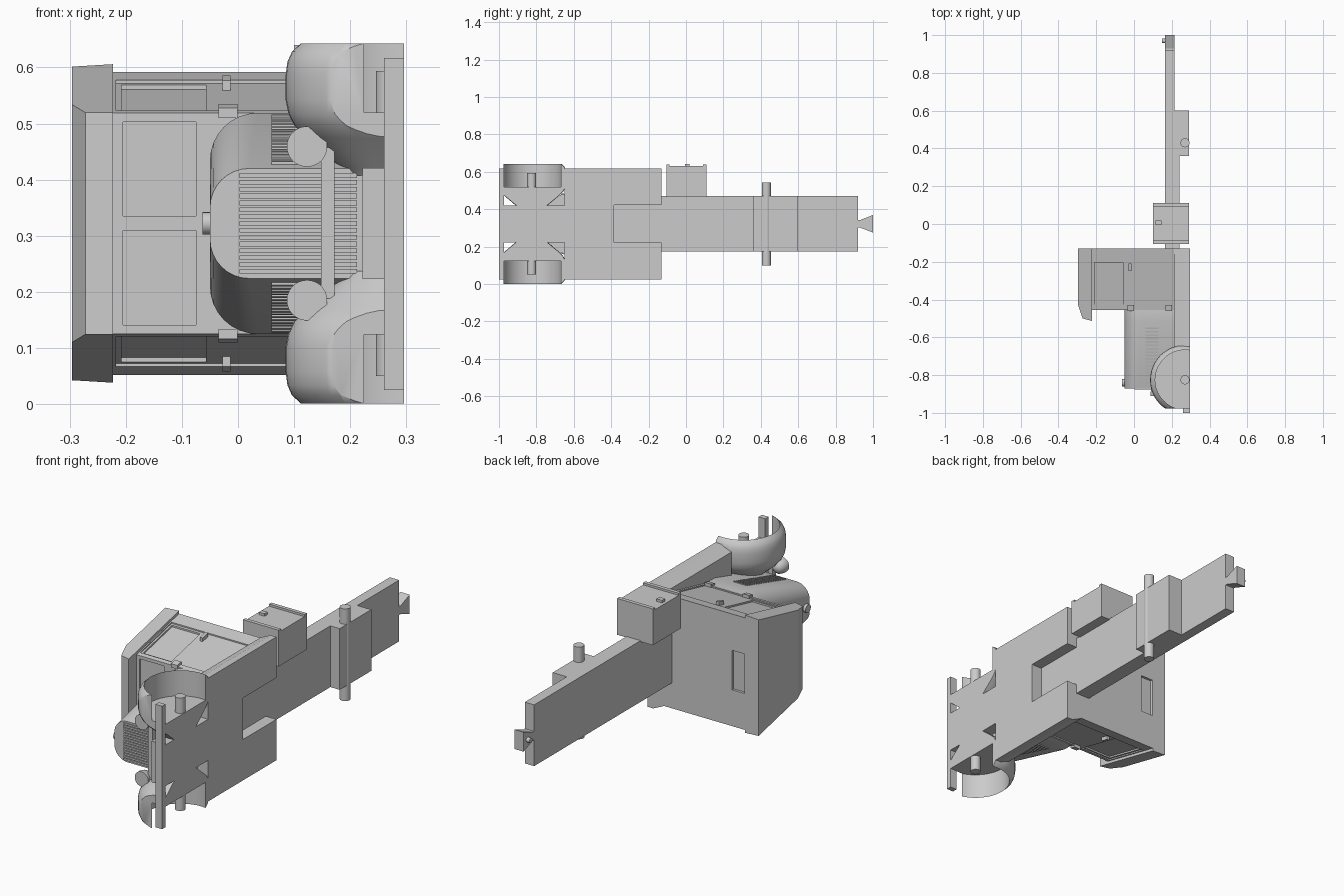
import bpy, bmesh, math
from mathutils import Vector

if "Cube" in bpy.data.objects:
    bpy.data.objects.remove(bpy.data.objects["Cube"])

MID = 0.322            # centre line of the vehicle, which lies on its side
SIDES = (-1, 1)

grey = bpy.data.materials.new("plain grey")
grey.use_nodes = True
grey.diffuse_color = (0.6, 0.6, 0.6, 1)
grey.node_tree.nodes["Principled BSDF"].inputs["Base Color"].default_value = (0.6, 0.6, 0.6, 1)


def finish(name, bm, smooth=False):
    bmesh.ops.recalc_face_normals(bm, faces=bm.faces)
    mesh = bpy.data.meshes.new(name)
    bm.to_mesh(mesh)
    bm.free()
    mesh.materials.append(grey)
    ob = bpy.data.objects.new(name, mesh)
    bpy.context.collection.objects.link(ob)
    if smooth:
        bpy.ops.object.select_all(action='DESELECT')
        ob.select_set(True)
        bpy.context.view_layer.objects.active = ob
        bpy.ops.object.shade_smooth_by_angle(angle=math.radians(35))
    return ob


def loft(name, rings, smooth=False):
    """Skin a list of equal rings of points and cap both ends."""
    bm = bmesh.new()
    loops = [[bm.verts.new(p) for p in ring] for ring in rings]
    n = len(loops[0])
    for a, b in zip(loops, loops[1:]):
        for i in range(n):
            j = (i + 1) % n
            bm.faces.new((a[i], a[j], b[j], b[i]))
    bm.faces.new(loops[0])
    bm.faces.new(loops[-1])
    return finish(name, bm, smooth)


def prism(name, pts, axis, lo, hi, smooth=False):
    place = {'x': lambda p, t: (t, p[0], p[1]),
             'y': lambda p, t: (p[0], t, p[1]),
             'z': lambda p, t: (p[0], p[1], t)}[axis]
    return loft(name, [[place(p, t) for p in pts] for t in (lo, hi)], smooth)


def box(name, x, y, z):
    return prism(name, [(x[0], y[0]), (x[1], y[0]), (x[1], y[1]), (x[0], y[1])], 'z', *z)


def rod(name, centre, r, axis, lo, hi):
    pts = [(centre[0] + r * math.cos(k * math.tau / 24),
            centre[1] + r * math.sin(k * math.tau / 24)) for k in range(24)]
    return prism(name, pts, axis, lo, hi, True)


def cut(ob, cutter):
    cutter.hide_render = True
    cutter.hide_viewport = True
    cutter.display_type = 'WIRE'
    mod = ob.modifiers.new("cut", 'BOOLEAN')
    mod.operation = 'DIFFERENCE'
    mod.solver = 'EXACT'
    mod.object = cutter
    bpy.context.view_layer.update()
    dep = bpy.context.evaluated_depsgraph_get()
    mesh = bpy.data.meshes.new_from_object(ob.evaluated_get(dep))
    ob.modifiers.clear()
    ob.data = mesh
    bpy.data.objects.remove(cutter)


def spin(name, profile, centre, axis, clips=()):
    """Revolve (radius, distance) points round an axis, then clip by planes."""
    bm = bmesh.new()
    c, ax = Vector(centre), Vector(axis)
    verts = [bm.verts.new(c + Vector((-r, 0, 0)) + ax * d) for r, d in profile]
    edges = [bm.edges.new(e) for e in zip(verts, verts[1:])]
    bmesh.ops.spin(bm, geom=verts + edges, cent=c, axis=ax, angle=math.tau,
                   steps=48, use_duplicate=False)
    bmesh.ops.remove_doubles(bm, verts=bm.verts, dist=1e-5)
    for co, no in clips:
        res = bmesh.ops.bisect_plane(bm, geom=bm.verts[:] + bm.edges[:] + bm.faces[:],
                                     plane_co=co, plane_no=no, clear_outer=True)
        rim = [e for e in res["geom_cut"] if isinstance(e, bmesh.types.BMEdge)]
        bmesh.ops.edgenet_fill(bm, edges=rim)
    return finish(name, bm, True)


def side_strip(name, half, y, depth, height, x, s):
    """Block following a slanted side wall, from below it to above it."""
    pts = [(y[0], MID + s * (half(y[0]) - depth)), (y[1], MID + s * (half(y[1]) - depth)),
           (y[1], MID + s * (half(y[1]) + height)), (y[0], MID + s * (half(y[0]) + height))]
    return prism(name, pts, 'x', *x)


def cab_half(y):
    return 0.27 + 0.225 * (y + 0.13)


def hood_half(y):
    return 0.098 + 0.283 * (y + 0.87)


# Cab with tapering plan
back, front = -0.13, -0.455
cab = prism("cab", [(back, MID - cab_half(back)), (back, MID + cab_half(back)),
                    (front, MID + cab_half(front)), (front, MID - cab_half(front))],
            'x', -0.23, 0.22)
for s in SIDES:
    cut(cab, box("windscreen_cutter", (-0.205, -0.075), (-0.5, front + 0.006),
                 sorted((MID + s * 0.013, MID + s * 0.181))))
    cut(cab, side_strip("door_cutter", cab_half, (-0.435, -0.195), 0.006, 0.05, (-0.217, 0.2), s))
    cut(cab, side_strip("window_cutter", cab_half, (-0.425, -0.205), 0.014, 0.05, (-0.208, -0.057), s))
cut(cab, box("rear_window_cutter", (-0.22, -0.155), (back - 0.012, 0), (MID - 0.095, MID + 0.095)))

# Roof cap overhanging the windscreen
roof_side = [(-0.296, back), (-0.296, -0.43), (-0.272, -0.5), (-0.223, -0.513), (-0.223, back)]
roof = loft("roof", [[(x, y, MID + s * (0.281 + 0.225 * (y - back) + 0.06 * (x + 0.27)))
                      for x, y in roof_side] for s in SIDES])
cut(roof, box("rear_window_cutter", (-0.22, -0.155), (back - 0.012, 0), (MID - 0.095, MID + 0.095)))

# Door handles and hinges
for s in SIDES:
    side_strip("door_handle", cab_half, (-0.25, -0.21), 0.01, 0.012, (-0.028, -0.013), s)
    for x in (-0.018, 0.185):
        side_strip("door_hinge", cab_half, (-0.46, -0.43), 0.008, 0.01, (x - 0.017, x + 0.017), s)

# Floor and running boards, with the tunnel for the frame
floor_pts = [(0.212, MID - 0.272), (0.265, MID - 0.297), (0.296, MID - 0.297),
             (0.296, MID + 0.297), (0.265, MID + 0.297), (0.212, MID + 0.272)]
floor = prism("floor", floor_pts, 'y', -0.65, back)
cut(floor, box("tunnel_cutter", (0.24, 0.35), (-0.385, 0), (0.222, 0.422)))


# Tapering engine hood with rounded top corners
def hood_ring(y, half, r):
    ring = [(0.24, y, MID - half)]
    for s in SIDES:
        arc = [(-0.05 + r - r * math.sin(a), y, MID + s * (half - r + r * math.cos(a)))
               for a in (k * math.pi / 16 for k in range(9))]
        ring += arc if s < 0 else arc[::-1]
    return ring + [(0.24, y, MID + half)]


loft("hood", [hood_ring(-0.45, 0.197, 0.085), hood_ring(-0.52, 0.197, 0.085),
              hood_ring(-0.87, 0.098, 0.07)], True)
rod("filler_cap", (-0.84, MID), 0.02, 'x', -0.063, -0.04)

# Grille bars
for i in range(15):
    z = MID + (i - 7) * 0.0122
    box("grille_bar", (0.003, 0.212), (-0.875, -0.865), (z - 0.0042, z + 0.0042))

# Hood louvres
for s in SIDES:
    for i in range(17):
        y = -0.845 + i * 0.018
        side_strip("louvre", hood_half, (y, y + 0.009), 0.01, 0.005, (0.06, 0.13), s)

# Nose, bumper and lamp bar
box("nose", (0.222, 0.296), (-0.976, -0.64), (0.223, 0.421))
box("bumper", (0.26, 0.296), (-1, -0.974), (0.025, 0.617))
box("lamp_bar", (0.148, 0.172), (-0.895, -0.868), (0.188, 0.457))

# Fenders, headlamps
fender_profile = [(0, 0.085), (0.075, 0.085), (0.085, 0.098), (0.15, 0.153), (0.17, 0.175), (0.18, 0.195),
                  (0.185, 0.22), (0.185, 0.265), (0.182, 0.288), (0.174, 0.306),
                  (0.158, 0.321), (0.158, 0.198), (0, 0.198)]
clips = [((0.296, 0, 0), (1, 0, 0)), ((0, -0.976, 0), (0, -1, 0)), ((0, -0.645, 0), (0, 1, 0))]
lamp_profile = [(0, 0), (0.036, 0), (0.036, 0.015), (0.031, 0.036), (0.019, 0.05), (0, 0.055)]
for s in SIDES:
    spin("fender", fender_profile, (0.27, -0.825, MID), (0, 0, s), clips)
    spin("headlamp", lamp_profile, (0.123, -0.91, MID + s * 0.137), (0, 1, 0))

# Axles
rod("front_axle", (0.27, -0.825), 0.024, 'z', MID - 0.272, MID + 0.272)
rod("rear_axle", (0.27, 0.43), 0.024, 'z', MID - 0.222, MID + 0.222)

# Frame behind the cab
frame_z = (0.175, 0.47)
box("front_frame", (0.165, 0.24), (-0.14, 0.6), frame_z)
box("rear_frame", (0.165, 0.215), (0.59, 0.92), frame_z)
box("axle_block", (0.2, 0.29), (0.36, 0.6), frame_z)

# Tow hitch
prism("hitch", [(0.9, MID - 0.02), (0.93, MID - 0.02), (1, MID - 0.047),
                (1, MID + 0.047), (0.93, MID + 0.02), (0.9, MID + 0.02)], 'x', 0.165, 0.215)
rod("hitch_pin", (0.97, MID), 0.012, 'x', 0.147, 0.17)

# Side locker
box("locker", (0.1, 0.29), (-0.105, 0.11), (0.465, 0.63))
for y in (-0.105, 0.092):
    box("locker_lip", (0.1, 0.29), (y, y + 0.018), (0.62, 0.64))
box("locker_catch", (0.115, 0.145), (-0.005, 0.018), (0.625, 0.642))
